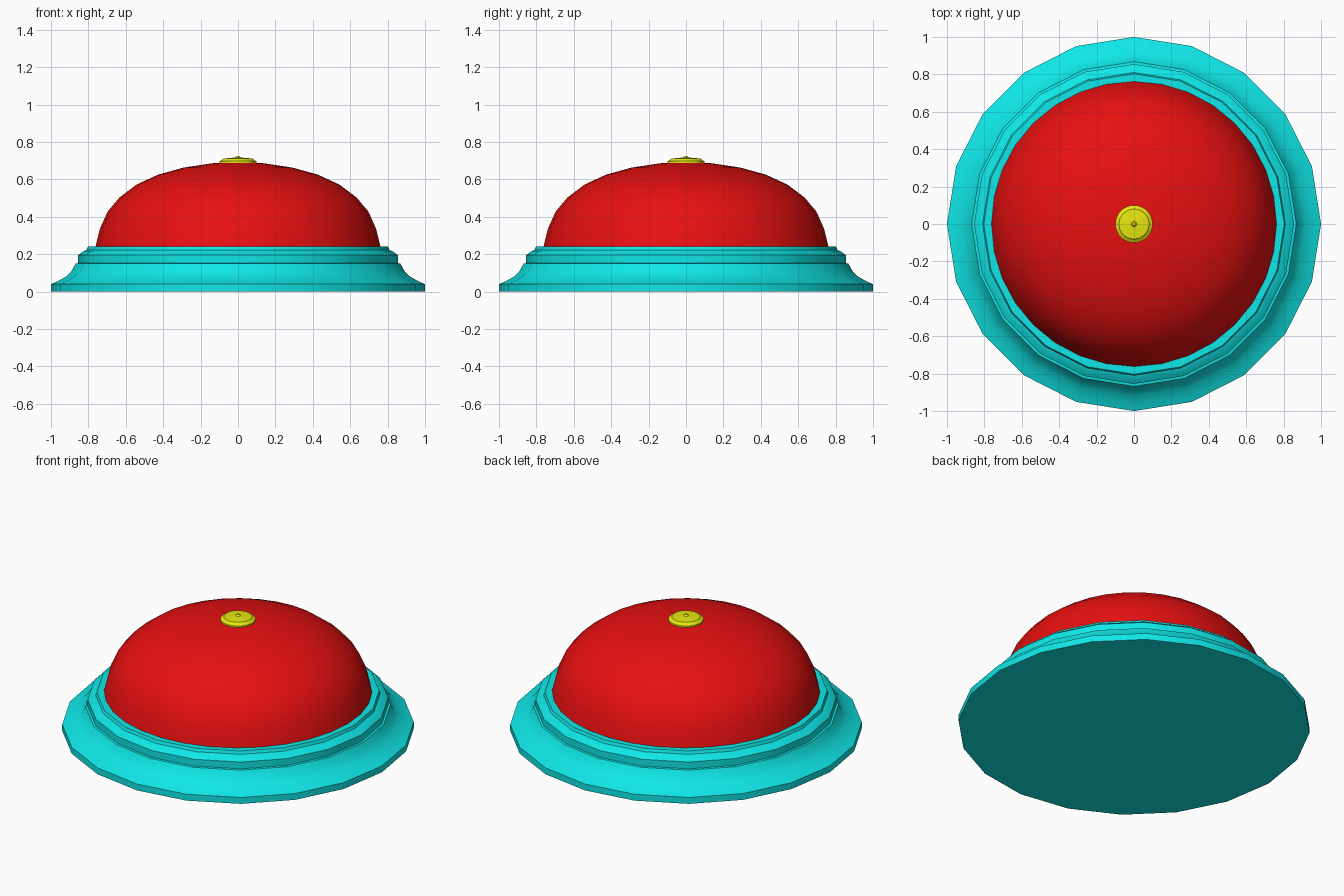
import bpy, bmesh
from math import cos, sin, pi, radians

cube = bpy.data.objects.get("Cube")
if cube:
    bpy.data.objects.remove(cube, do_unlink=True)


def material(name, rgb):
    mat = bpy.data.materials.new(name)
    mat.use_nodes = True
    colour = (*rgb, 1)
    mat.diffuse_color = colour
    mat.node_tree.nodes["Principled BSDF"].inputs["Base Color"].default_value = colour
    return mat


def lathe(name, profile, sides, mat, angle):
    """Spin (radius, height) points, listed bottom to top, into a closed solid."""
    bm = bmesh.new()
    rings = [[bm.verts.new((r * cos(2 * pi * i / sides), r * sin(2 * pi * i / sides), z))
              for i in range(sides)] for r, z in profile]
    for low, high in zip(rings, rings[1:]):
        for i in range(sides):
            j = (i + 1) % sides
            bm.faces.new((low[i], low[j], high[j], high[i]))
    bm.faces.new(rings[0][::-1])
    bm.faces.new(rings[-1])
    mesh = bpy.data.meshes.new(name)
    bm.to_mesh(mesh)
    bm.free()
    mesh.materials.append(mat)
    obj = bpy.data.objects.new(name, mesh)
    bpy.context.collection.objects.link(obj)
    bpy.ops.object.select_all(action="DESELECT")
    obj.select_set(True)
    bpy.context.view_layer.objects.active = obj
    bpy.ops.object.shade_smooth_by_angle(angle=radians(angle))
    return obj


cyan = material("cyan", (0.005, 0.8, 0.8))
red = material("red", (0.8, 0.005, 0.005))
yellow = material("yellow", (0.8, 0.8, 0.005))

# Flared foot with a stepped collar
lathe("base", [(1, 0), (1, 0.04), (0.965, 0.055), (0.92, 0.08), (0.89, 0.11),
               (0.868, 0.15), (0.855, 0.152), (0.855, 0.195), (0.825, 0.217),
               (0.81, 0.222), (0.803, 0.24)], 20, cyan, 30)

# Rounded dome
lathe("dome", [(0.763, 0.235), (0.738, 0.337), (0.697, 0.428), (0.634, 0.503),
               (0.543, 0.572), (0.425, 0.626), (0.291, 0.663), (0.14, 0.686),
               (0.01, 0.692)], 32, red, 30)

# Small push button on top
lathe("button", [(0.1, 0.68), (0.1, 0.697), (0.086, 0.704), (0.08, 0.711),
                 (0.015, 0.717), (0.008, 0.725)], 32, yellow, 30)
